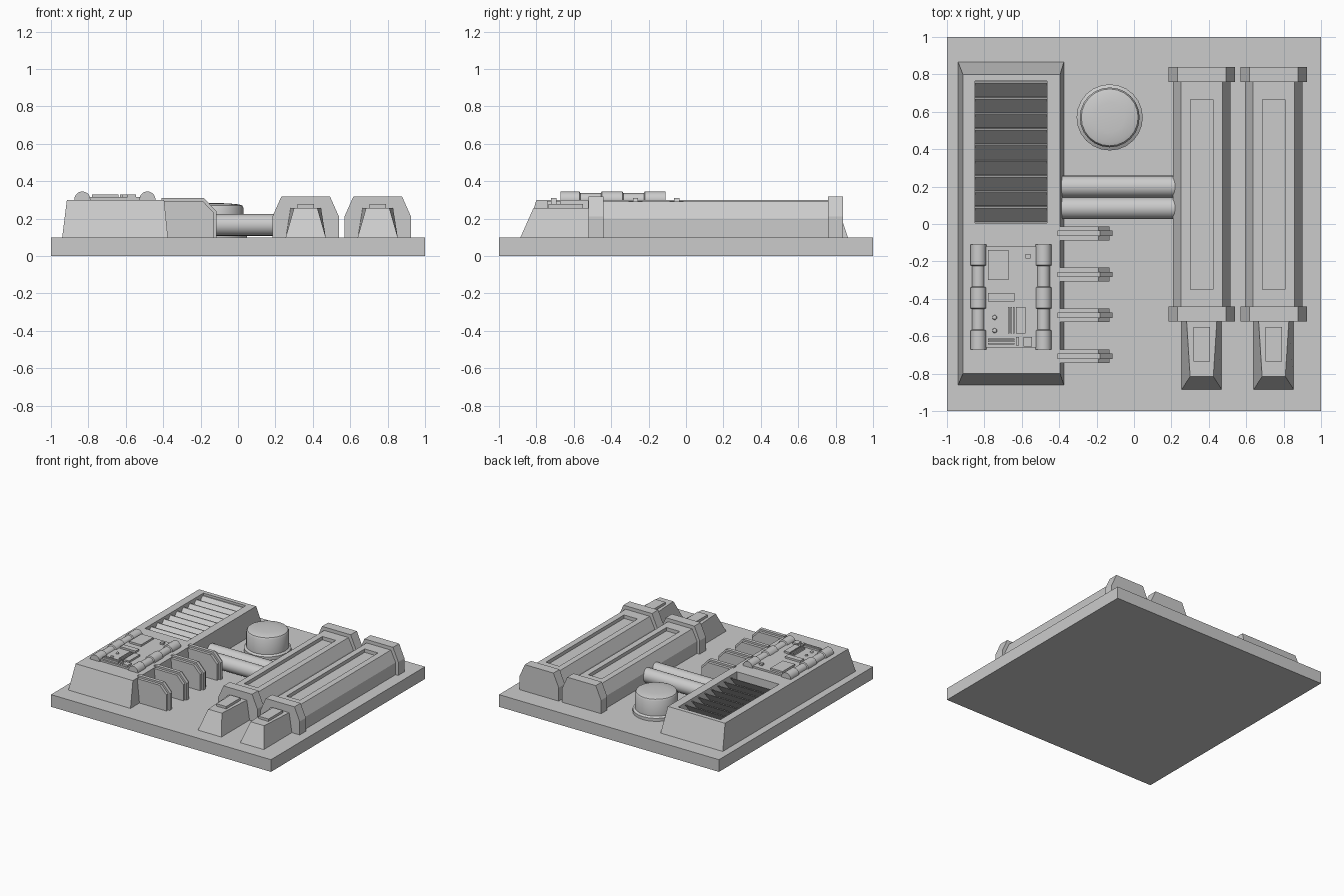
import bpy, math
from mathutils import Vector

if "Cube" in bpy.data.objects:
    bpy.data.objects.remove(bpy.data.objects["Cube"])


def make(name, verts, faces):
    me = bpy.data.meshes.new(name)
    me.from_pydata(verts, [], faces)
    ob = bpy.data.objects.new(name, me)
    bpy.context.collection.objects.link(ob)
    # consistent outward normals
    import bmesh
    bm = bmesh.new()
    bm.from_mesh(me)
    bmesh.ops.recalc_face_normals(bm, faces=bm.faces)
    bm.to_mesh(me)
    bm.free()
    return ob


def frustum(name, lo, z0, hi, z1):
    """Box whose bottom and top rectangles (x0, x1, y0, y1) may differ."""
    v = [(r[i], r[j], z) for r, z in ((lo, z0), (hi, z1))
         for i, j in ((0, 2), (1, 2), (1, 3), (0, 3))]
    f = [(3, 2, 1, 0), (4, 5, 6, 7)] + [(i, (i + 1) % 4, (i + 1) % 4 + 4, i + 4) for i in range(4)]
    return make(name, v, f)


def box(name, x0, x1, y0, y1, z0, z1):
    r = (x0, x1, y0, y1)
    return frustum(name, r, z0, r, z1)


def prism(name, profile, axis, a, b):
    """Extrude a profile along x (profile is y,z) or y (profile is x,z)."""
    n = len(profile)
    v = [(t, p, q) if axis == 'x' else (p, t, q) for t in (a, b) for p, q in profile]
    f = [tuple(range(n)), tuple(range(n, 2 * n))]
    f += [(i, (i + 1) % n, (i + 1) % n + n, i + n) for i in range(n)]
    return make(name, v, f)


def lathe(name, profile, axis, origin, sides):
    """Revolve (radius, distance) pairs around an axis through origin."""
    v, n = [], len(profile)
    for r, d in profile:
        for k in range(sides):
            a = 2 * math.pi * k / sides
            c, s = r * math.cos(a), r * math.sin(a)
            p = {'x': (d, c, s), 'y': (c, d, s), 'z': (c, s, d)}[axis]
            v.append(Vector(p) + Vector(origin))
    f = [tuple(range(sides)), tuple(range((n - 1) * sides, n * sides))]
    for i in range(n - 1):
        for k in range(sides):
            m = (k + 1) % sides
            f.append((i * sides + k, i * sides + m, (i + 1) * sides + m, (i + 1) * sides + k))
    ob = make(name, v, f)
    bpy.ops.object.select_all(action='DESELECT')
    ob.select_set(True)
    bpy.context.view_layer.objects.active = ob
    bpy.ops.object.shade_smooth_by_angle(angle=math.radians(35))
    return ob


def cut(ob, cutter):
    mod = ob.modifiers.new("recess", 'BOOLEAN')
    mod.operation, mod.solver, mod.object = 'DIFFERENCE', 'EXACT', cutter
    bpy.context.view_layer.objects.active = ob
    bpy.ops.object.modifier_apply(modifier=mod.name)
    bpy.data.objects.remove(cutter)


# base plate
box("base_plate", -1, 1, -1, 1, 0, 0.1)

# long housing with a vent recess
housing = frustum("housing", (-0.94, -0.375, -0.86, 0.865), 0.1,
                  (-0.915, -0.395, -0.80, 0.80), 0.3)
cut(housing, box("vent_cutter", -0.85, -0.465, 0.005, 0.765, 0.19, 0.4))

# tilted vent slats
for i in range(9):
    y = 0.012 + i * 0.0835
    prism("vent_slat", [(y, 0.2), (y + 0.073, 0.283), (y + 0.081, 0.283), (y + 0.008, 0.2)],
          'x', -0.85, -0.465)

# control panel plate and its raised details
box("panel_plate", -0.82, -0.49, -0.66, -0.12, 0.29, 0.315)
details = [(-0.78, -0.67, -0.30, -0.14), (-0.58, -0.553, -0.185, -0.16),
           (-0.78, -0.64, -0.415, -0.37), (-0.63, -0.58, -0.585, -0.445),
           (-0.63, -0.615, -0.65, -0.605), (-0.59, -0.545, -0.655, -0.605)]
for d in details:
    box("panel_detail", *d, 0.31, 0.33)
for i in range(3):
    x, y = -0.673 + i * 0.013, -0.645 + i * 0.013
    box("panel_ridge_upright", x, x + 0.008, -0.585, -0.445, 0.31, 0.33)
    box("panel_ridge_flat", -0.78, -0.64, y, y + 0.008, 0.31, 0.33)
for y in (-0.50, -0.57):
    lathe("panel_button", [(0.013, 0), (0.011, 0.008), (0.005, 0.012)], 'z', (-0.745, y, 0.315), 12)

# stepped rollers on both sides of the panel
R, r = 0.043, 0.034
steps = [(R, -0.67), (R, -0.57), (r, -0.565), (r, -0.455), (R, -0.45), (R, -0.34),
         (r, -0.335), (r, -0.225), (R, -0.22), (R, -0.11)]
for x in (-0.832, -0.484):
    lathe("panel_roller", steps, 'y', (x, 0, 0.302), 20)

# layered ribs leaning on the housing
for y in (-0.05, -0.27, -0.488, -0.707):
    core = [(-0.41, 0.1), (-0.115, 0.1), (-0.115, 0.238), (-0.182, 0.31), (-0.41, 0.31)]
    side = [(-0.41, 0.1), (-0.13, 0.1), (-0.13, 0.232), (-0.19, 0.295), (-0.41, 0.295)]
    prism("rib_core", core, 'y', y - 0.014, y + 0.014)
    prism("rib_side", side, 'y', y - 0.037, y + 0.037)

# pipes joining housing and tank
for y in (0.2, 0.085):
    lathe("cross_pipe", [(0.058, -0.40), (0.058, 0.24)], 'x', (0, y, 0.166), 24)

# round cap
lathe("round_cap", [(0.177, 0.1), (0.177, 0.125), (0.16, 0.135), (0.16, 0.257), (0.152, 0.27),
                    (0.135, 0.276), (0.08, 0.281), (0.03, 0.283)], 'z', (-0.13, 0.57, 0), 24)


def arch(c, half, top, shoulder, z):
    return [(c - half, 0.1), (c + half, 0.1), (c + half, shoulder),
            (c + top, z), (c - top, z), (c - half, shoulder)]


# twin tanks with collars, sunken top panel and tapered nose
for c in (0.362, 0.747):
    tank = prism("tank_body", arch(c, 0.154, 0.11, 0.2, 0.29), 'y', -0.48, 0.8)
    cut(tank, box("tank_cutter", c - 0.061, c + 0.061, -0.35, 0.665, 0.262, 0.4))
    for y in (-0.52, 0.76):
        prism("tank_collar", arch(c, 0.178, 0.13, 0.21, 0.318), 'y', y, y + 0.08)
    nose = [(-0.107, -0.885, 0.1), (0.107, -0.885, 0.1), (0.107, -0.5, 0.1), (-0.107, -0.5, 0.1),
            (-0.062, -0.815, 0.257), (0.062, -0.815, 0.257), (0.082, -0.5, 0.257), (-0.082, -0.5, 0.257)]
    make("tank_nose", [(c + x, y, z) for x, y, z in nose],
         [(3, 2, 1, 0), (4, 5, 6, 7), (0, 1, 5, 4), (1, 2, 6, 5), (2, 3, 7, 6), (3, 0, 4, 7)])
    box("nose_tab", c - 0.045, c + 0.045, -0.735, -0.55, 0.25, 0.277)
